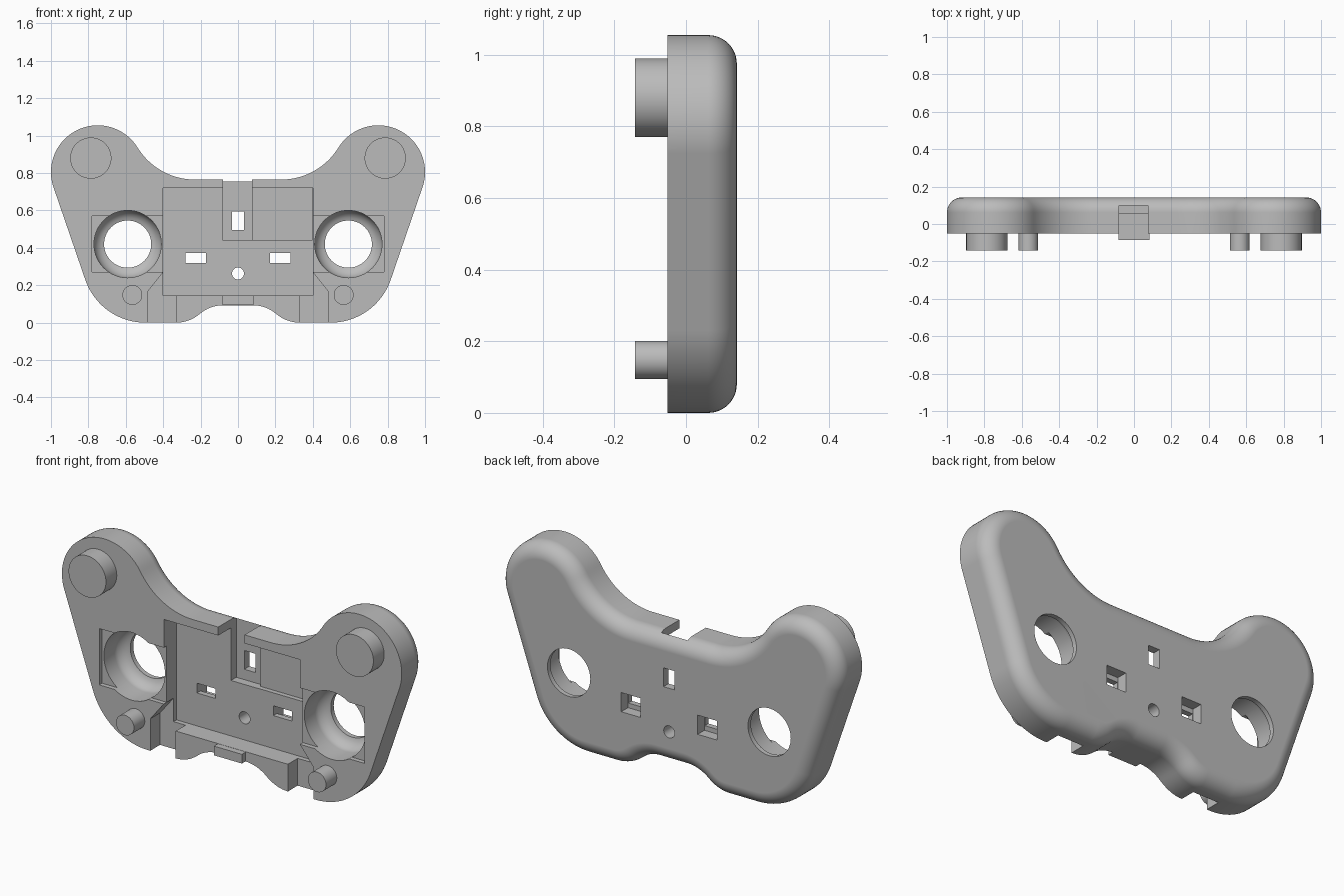
import bpy, bmesh
from math import sin, cos, radians, pi, hypot

if "Cube" in bpy.data.objects:
    bpy.data.objects.remove(bpy.data.objects["Cube"])

grey = bpy.data.materials.new("light grey plastic")
grey.diffuse_color = (0.5, 0.5, 0.5, 1)
grey.use_nodes = True
grey.node_tree.nodes["Principled BSDF"].inputs["Base Color"].default_value = grey.diffuse_color

FRONT, BACK, FILLET = -0.052, 0.142, 0.08


def loft(name, rings):
    """Solid through (points in x/z, y) rings of equal point count."""
    bm = bmesh.new()
    loops = [[bm.verts.new((x, y, z)) for x, z in pts] for pts, y in rings]
    n = len(loops[0])
    for a, b in zip(loops, loops[1:]):
        for i in range(n):
            j = (i + 1) % n
            bm.faces.new((a[i], a[j], b[j], b[i]))
    bm.faces.new(loops[0])
    bm.faces.new(loops[-1])
    bmesh.ops.recalc_face_normals(bm, faces=bm.faces)
    me = bpy.data.meshes.new(name)
    bm.to_mesh(me)
    bm.free()
    me.materials.append(grey)
    ob = bpy.data.objects.new(name, me)
    bpy.context.collection.objects.link(ob)
    return ob


def prism(name, pts, y0, y1):
    return loft(name, [(pts, y0), (pts, y1)])


def rect(x0, x1, z0, z1):
    return [(x0, z0), (x1, z0), (x1, z1), (x0, z1)]


def arc(cx, cz, r, a0, a1, n):
    return [(cx + r * cos(radians(a0 + (a1 - a0) * i / n)),
             cz + r * sin(radians(a0 + (a1 - a0) * i / n))) for i in range(n + 1)]


def circle(cx, cz, r, n=64):
    return arc(cx, cz, r, 0, 360, n)[:-1]


def flip(pts, s):
    return [(s * x, z) for x, z in pts]


def inset(pts, d):
    out = []
    for i, (x, z) in enumerate(pts):
        (ax, az), (bx, bz) = pts[i - 1], pts[(i + 1) % len(pts)]
        l = hypot(bx - ax, bz - az)
        out.append((x - d * (bz - az) / l, z + d * (bx - ax) / l))
    return out


def smooth(ob):
    bpy.ops.object.select_all(action='DESELECT')
    ob.select_set(True)
    bpy.context.view_layer.objects.active = ob
    bpy.ops.object.shade_smooth_by_angle(angle=radians(30))


# Outline: scooped bottom, rounded grip, horn, concave shoulder
half = (arc(0.08, -0.097, 0.19, 90, 48.9, 8)
        + arc(0.33, 0.19, 0.19, 228.9, 270, 8)[1:]
        + arc(0.495, 0.34, 0.34, -90, -18.9, 20)
        + arc(0.75, 0.805, 0.25, -18.9, 148.3, 40)
        + arc(0.23, 1.126, 0.361, -31.7, -90, 20)[1:])
outline = half + flip(half, -1)[::-1]

# Shell with a rounded back edge
rings = [(outline, FRONT)]
for i in range(11):
    a = pi / 2 * i / 10
    rings.append((inset(outline, FILLET * (1 - cos(a))), BACK - FILLET + FILLET * sin(a)))
shell = loft("shell", rings)

# Cutters: central recess, cable slot, side pocket, centre holes
cutters = [
    prism("recess_cut", rect(-0.4, 0.4, 0.145, 0.72), -0.2, 0.055),
    prism("slot_cut", rect(-0.08, 0.075, 0.44, 0.9), -0.21, 0.1),
    prism("pocket_cut", rect(0.06, 0.399, 0.441, 0.719), -0.19, 0.08),
    prism("slot_hole_cut", rect(-0.033, 0.033, 0.495, 0.595), 0, 0.25),
    prism("round_hole_cut", circle(0, 0.263, 0.032, 32), 0, 0.25),
]
for s in (-1, 1):
    # Lower cable channel, square seat, round well, stepped button hole
    channel = [(0.33, -0.1), (0.48, -0.1), (0.48, 0.17), (0.39, 0.283), (0.39, 0.16), (0.33, 0.16)]
    cutters.append(prism("channel_cut", flip(channel, s), -0.22, 0.03))
    cutters.append(prism("seat_cut", flip(rect(0.39, 0.78, 0.27, 0.57), s), -0.23, -0.028))
    well = [(0.18, -0.24), (0.18, 0.06), (0.174, 0.08), (0.16, 0.1), (0.142, 0.112), (0.126, 0.117), (0.126, 0.25)]
    cutters.append(loft("well_cut", [(circle(s * 0.59, 0.42, r), y) for r, y in well]))
    cutters.append(prism("button_hole_cut", flip(rect(0.17, 0.28, 0.32, 0.372), s), 0, 0.26))
    cutters.append(prism("button_step_cut", flip(rect(0.168, 0.282, 0.295, 0.397), s), 0.085, 0.27))

bpy.context.view_layer.objects.active = shell
for c in cutters:
    m = shell.modifiers.new("cut", 'BOOLEAN')
    m.operation, m.solver, m.object = 'DIFFERENCE', 'EXACT', c
    bpy.ops.object.modifier_apply(modifier=m.name)
    bpy.data.objects.remove(c)
smooth(shell)
wn = shell.modifiers.new("normals", 'WEIGHTED_NORMAL')
wn.keep_sharp = True

# Locating pegs
for s, side in ((-1, "left"), (1, "right")):
    smooth(prism("large_peg_" + side, circle(s * 0.787, 0.88, 0.11), -0.143, -0.04))
    smooth(prism("small_peg_" + side, circle(s * 0.565, 0.148, 0.053, 40), -0.143, -0.04))

# Bottom tab
prism("bottom_tab", rect(-0.082, 0.082, 0.095, 0.144), -0.085, -0.04)
